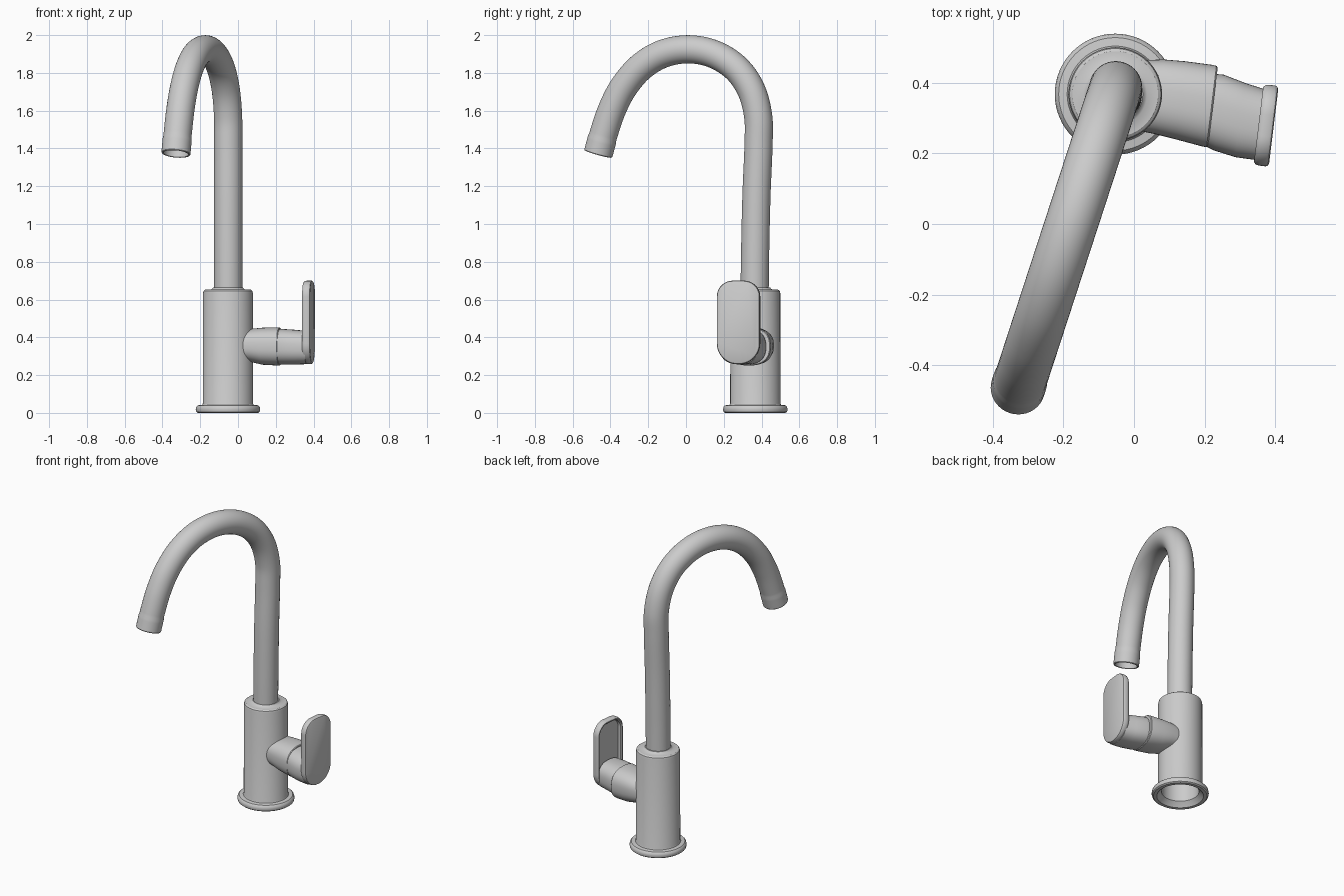
import bpy, bmesh, math
from mathutils import Vector

if "Cube" in bpy.data.objects:
    bpy.data.objects.remove(bpy.data.objects["Cube"])

CX, CY = -0.053, 0.367  # body axis


def finish(bm, name, angle=35):
    bmesh.ops.remove_doubles(bm, verts=bm.verts, dist=1e-5)
    bmesh.ops.recalc_face_normals(bm, faces=bm.faces)
    me = bpy.data.meshes.new(name)
    bm.to_mesh(me)
    bm.free()
    ob = bpy.data.objects.new(name, me)
    bpy.context.collection.objects.link(ob)
    bpy.ops.object.select_all(action='DESELECT')
    bpy.context.view_layer.objects.active = ob
    ob.select_set(True)
    bpy.ops.object.shade_smooth_by_angle(angle=math.radians(angle))
    return ob


def loft(name, rings, caps=(True, True), closed=False):
    """Skin a list of equal-length point rings."""
    bm = bmesh.new()
    vs = [[bm.verts.new(p) for p in r] for r in rings]
    n = len(vs[0])
    pairs = list(zip(vs, vs[1:])) + ([(vs[-1], vs[0])] if closed else [])
    for a, b in pairs:
        for i in range(n):
            j = (i + 1) % n
            bm.faces.new((a[i], a[j], b[j], b[i]))
    if caps[0] and not closed:
        bm.faces.new(vs[0])
    if caps[1] and not closed:
        bm.faces.new(vs[-1])
    return finish(bm, name)


def ellipse(c, u, v, a, b, n=48, power=1.0):
    """Ring around c; power below 1 squares it off."""
    pts = []
    for i in range(n):
        t = 2 * math.pi * i / n
        cs, sn = math.cos(t), math.sin(t)
        pts.append(c + u * a * math.copysign(abs(cs) ** power, cs)
                   + v * b * math.copysign(abs(sn) ** power, sn))
    return pts


def lathe(name, profile):
    X, Y = Vector((1, 0, 0)), Vector((0, 1, 0))
    return loft(name, [ellipse(Vector((CX, CY, z)), X, Y, r, r, 64) for r, z in profile])


# base flange and hollow body, one turned shape
lathe("base_body", [
    (0.112, 0.61), (0.112, 0.03), (0.13, 0.012), (0.14, 0.0), (0.16, 0.0), (0.168, 0.006),
    (0.171, 0.018), (0.168, 0.032), (0.16, 0.04), (0.136, 0.043), (0.133, 0.05),
    (0.132, 0.635), (0.129, 0.646), (0.121, 0.652), (0.09, 0.653), (0.083, 0.658),
    (0.078, 0.664), (0.07, 0.664)])

# swan neck spout: smooth sweep through (y, z) points, leaning left toward the front
path = [(0.363, 0.62), (0.366, 0.85), (0.373, 1.15), (0.384, 1.42), (0.382, 1.57), (0.345, 1.71),
        (0.265, 1.825), (0.145, 1.90), (0.01, 1.925), (-0.125, 1.90), (-0.24, 1.83),
        (-0.33, 1.725), (-0.39, 1.61), (-0.432, 1.49), (-0.464, 1.375)]
P = [Vector((-0.052 - 0.326 * (0.384 - max(y, -1)) if z > 1.42 or y < 0.3 else -0.052, y, z))
     for y, z in path]
P = [P[0] * 2 - P[1]] + P + [P[-1] * 2 - P[-2]]
centres = []
for k in range(1, len(P) - 2):
    a, b, c, d = P[k - 1:k + 3]
    for s in range(8):
        t = s / 8
        centres.append(0.5 * (2 * b + (c - a) * t + (2 * a - 5 * b + 4 * c - d) * t * t
                              + (3 * b - a - 3 * c + d) * t ** 3))
centres.append(P[-2])
side = Vector((0.951, -0.31, 0))
rings = []
for k, c in enumerate(centres):
    t = (centres[min(k + 1, len(centres) - 1)] - centres[max(k - 1, 0)]).normalized()
    v = t.cross(side).normalized()
    r = 0.077 if k > len(centres) - 7 else 0.0745
    rings.append(ellipse(c, side, v, r, r, 40))
# rounded lip and recessed outlet
for r, off in ((0.074, 0.004), (0.066, 0.003), (0.064, -0.05)):
    rings.append(ellipse(centres[-1] + t * off, side, v, r, r, 40))
loft("spout", rings)

# handle stem: axis points right and slightly forward
ang = math.radians(-7)
out = Vector((math.cos(ang), math.sin(ang), 0))
across = Vector((-out.y, out.x, 0))
up = Vector((0, 0, 1))


def stem(name, secs):
    loft(name, [ellipse(Vector((x, y, z)), across, up, a, b, 48, 0.8) for x, y, z, a, b in secs])


stem("valve_housing", [
    (0.02, 0.364, 0.358, 0.100, 0.080), (0.07, 0.360, 0.357, 0.106, 0.088),
    (0.13, 0.350, 0.353, 0.111, 0.098), (0.205, 0.335, 0.352, 0.116, 0.101),
    (0.219, 0.332, 0.352, 0.116, 0.101), (0.223, 0.331, 0.352, 0.112, 0.097)])
stem("handle_hub", [
    (0.215, 0.322, 0.350, 0.103, 0.093), (0.24, 0.315, 0.350, 0.108, 0.094),
    (0.30, 0.294, 0.348, 0.106, 0.092), (0.365, 0.279, 0.346, 0.100, 0.088)])


# lever plate: rounded tablet with a raised rim on the side facing the body
def tablet(depth, inset):
    w, lo, hi = 0.115 - inset, 0.258 + inset, 0.70 - inset
    rb, rt = w * 0.96, 0.085 - inset
    corners = [(w - rb, lo + rb, rb, -90), (w - rt, hi - rt, rt, 0),
               (-w + rt, hi - rt, rt, 90), (-w + rb, lo + rb, rb, 180)]
    c = Vector((0.378, 0.278, 0)) + out * depth
    pts = []
    for cu, cz, r, a0 in corners:
        for i in range(13):
            t = math.radians(a0 + 90 * i / 12)
            pts.append(c + across * (cu + r * math.cos(t)) + up * (cz + r * math.sin(t)))
    return pts


loft("lever_plate", [tablet(d, i) for d, i in (
    (0.0, 0.022), (-0.02, 0.02), (-0.026, 0.014), (-0.026, 0.008), (-0.02, 0.002),
    (-0.01, 0.0), (0.008, 0.0), (0.014, 0.003), (0.017, 0.009))])
